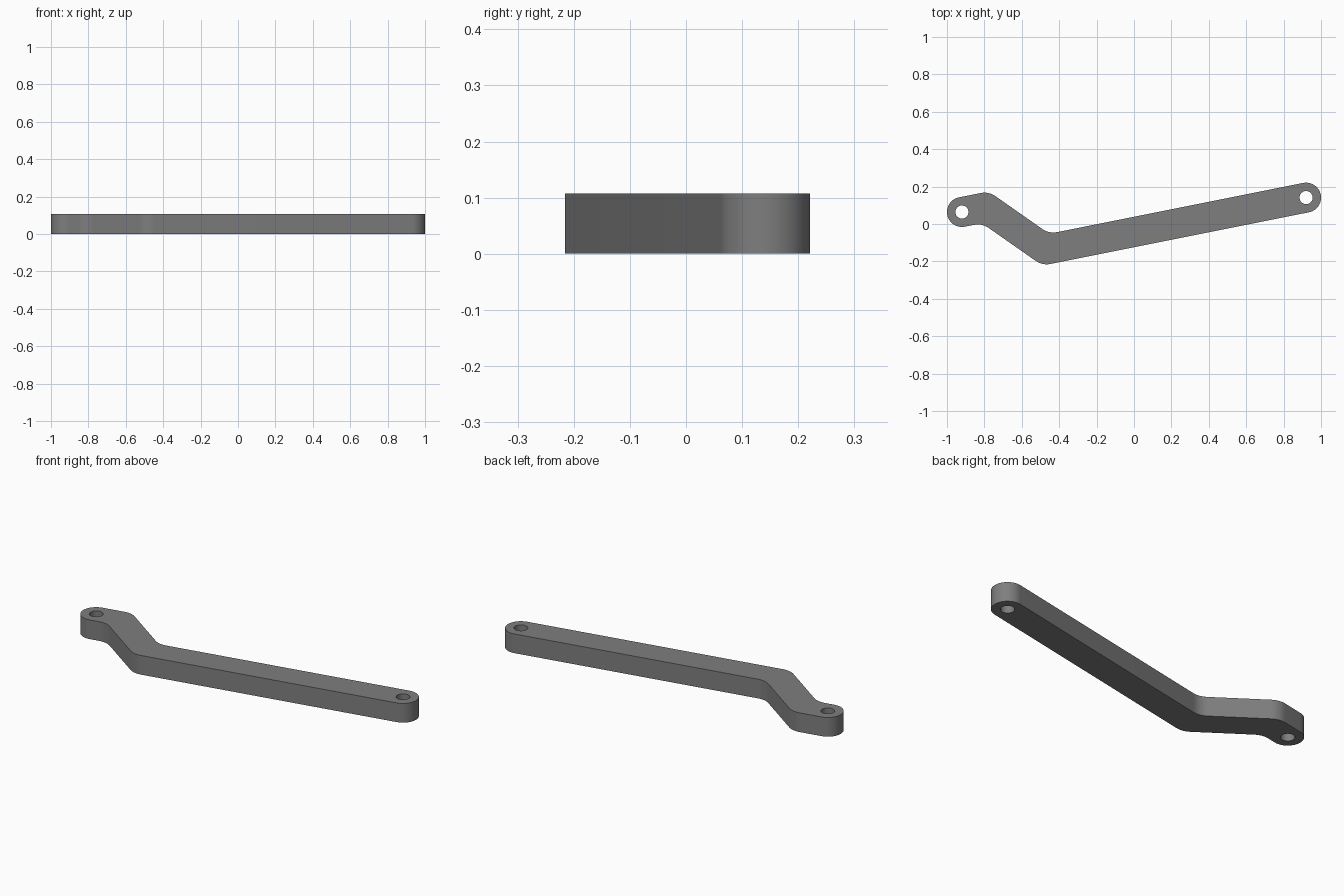
import bpy, bmesh, math
from mathutils import Vector

if "Cube" in bpy.data.objects:
    bpy.data.objects.remove(bpy.data.objects["Cube"])

HALF_W, HOLE_R, FILLET, HEIGHT = 0.08, 0.035, 0.1, 0.107
# Centreline: short end, two bends, long end
PATH = [Vector(p) for p in ((-0.92, 0.064), (-0.795, 0.089), (-0.472, -0.137), (0.92, 0.141))]


def arc(c, r, a0, a1, n):
    return [c + r * Vector((math.cos(a0 + (a1 - a0) * i / n), math.sin(a0 + (a1 - a0) * i / n)))
            for i in range(n + 1)]


def heading(a, b):
    return math.atan2(b.y - a.y, b.x - a.x)


def bend(prev, p, nxt, side):
    """Rounded corner of the bar's edge on the given side (+1 left, -1 right)."""
    h0, h1 = heading(prev, p), heading(p, nxt)
    mid, half = (h0 + h1) / 2, (h1 - h0) / 2
    normal = Vector((-math.sin(mid), math.cos(mid)))
    turn = 1 if h1 > h0 else -1
    corner = p + normal * side * HALF_W / math.cos(half)
    centre = corner + normal * turn * FILLET / math.cos(half)
    q = turn * math.pi / 2
    return arc(centre, FILLET, h0 - q, h1 - q, 10)


# Outline: lower edge, long end cap, upper edge, short end cap
a, b, c, d = PATH
h_end, h_start = heading(c, d), heading(a, b)
q = math.pi / 2
outline = bend(a, b, c, -1) + bend(b, c, d, -1)
outline += arc(d, HALF_W, h_end - q, h_end + q, 28)
outline += bend(b, c, d, 1)[::-1] + bend(a, b, c, 1)[::-1]
outline += arc(a, HALF_W, h_start + q, h_start + 3 * q, 28)

# Pin holes at both ends
loops = [outline] + [arc(p, HOLE_R, 0, 2 * math.pi, 40)[:-1] for p in (a, d)]

bm = bmesh.new()
edges = []
for loop in loops:
    vs = [bm.verts.new((p.x, p.y, 0)) for p in loop]
    edges += [bm.edges.new((vs[i - 1], vs[i])) for i in range(len(vs))]
bmesh.ops.triangle_fill(bm, edges=edges, use_beauty=True, normal=(0, 0, 1))
ext = bmesh.ops.extrude_face_region(bm, geom=bm.faces[:], use_keep_orig=True)
bmesh.ops.translate(bm, vec=(0, 0, HEIGHT),
                    verts=[g for g in ext["geom"] if isinstance(g, bmesh.types.BMVert)])
bmesh.ops.recalc_face_normals(bm, faces=bm.faces[:])

mesh = bpy.data.meshes.new("link_arm")
bm.to_mesh(mesh)
bm.free()
arm = bpy.data.objects.new("link_arm", mesh)
bpy.context.collection.objects.link(arm)

grey = bpy.data.materials.new("dark_grey")
grey.diffuse_color = (0.21, 0.21, 0.21, 1)
grey.use_nodes = True
grey.node_tree.nodes["Principled BSDF"].inputs["Base Color"].default_value = grey.diffuse_color
mesh.materials.append(grey)

bpy.context.view_layer.objects.active = arm
arm.select_set(True)
bpy.ops.object.shade_smooth_by_angle(angle=math.radians(30))
